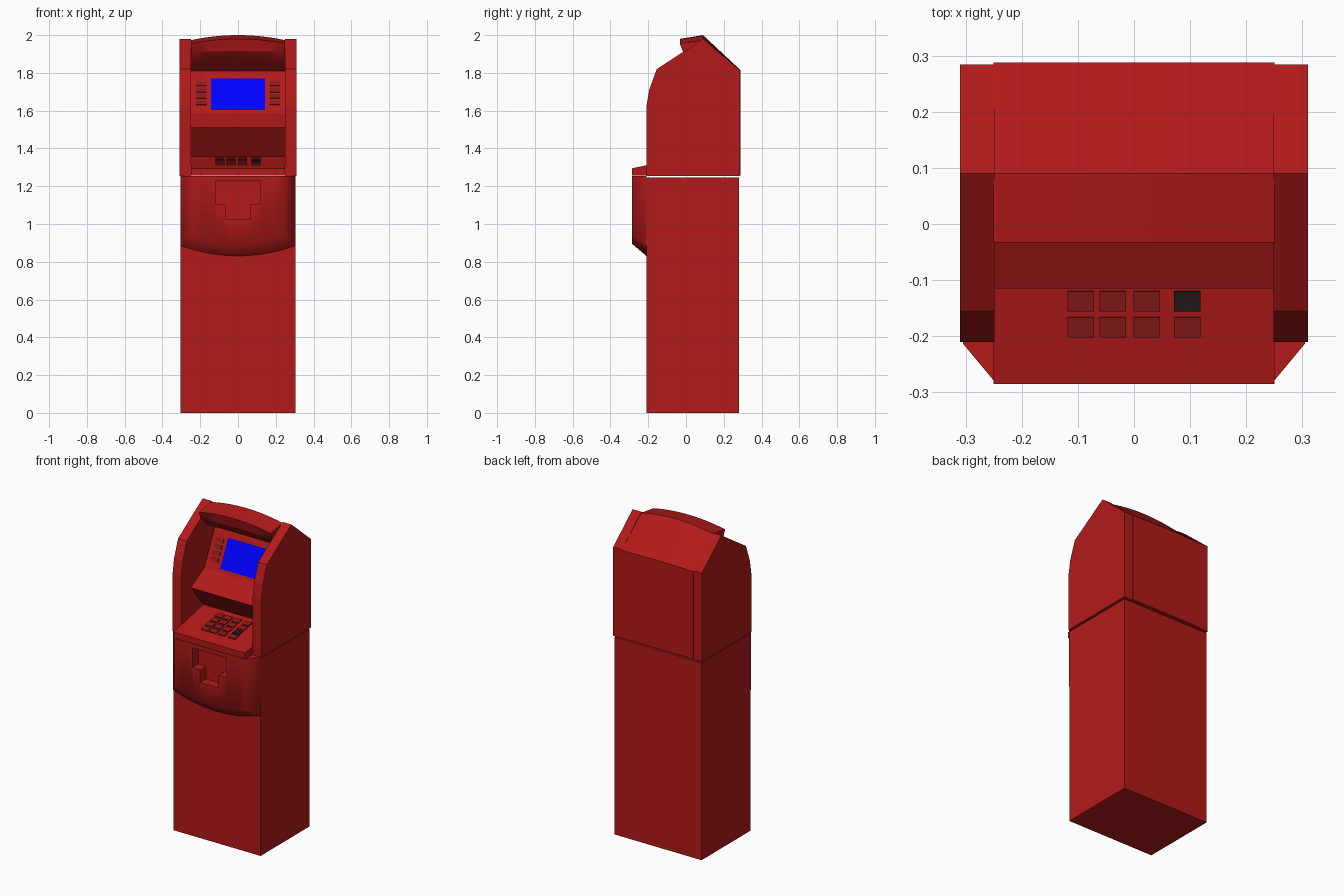
import bpy, bmesh, math

if "Cube" in bpy.data.objects:
    bpy.data.objects.remove(bpy.data.objects["Cube"])

def material(name, rgb):
    m = bpy.data.materials.new(name)
    m.diffuse_color = (*rgb, 1)
    m.use_nodes = True
    m.node_tree.nodes["Principled BSDF"].inputs["Base Color"].default_value = m.diffuse_color
    return m

RED = material("red", (0.45, 0.01, 0.01))
DARK_RED = material("dark_red", (0.25, 0.01, 0.01))
BLACK = material("black", (0.02, 0.01, 0.01))
BLUE = material("blue", (0.0, 0.0, 1.0))

def loft(name, rings, mat):
    """Skin a list of equal-length closed rings of points and cap both ends."""
    bm = bmesh.new()
    vs = [[bm.verts.new(p) for p in r] for r in rings]
    n = len(vs[0])
    for a, b in zip(vs, vs[1:]):
        for i in range(n):
            j = (i + 1) % n
            bm.faces.new((a[i], a[j], b[j], b[i]))
    bm.faces.new(vs[0][::-1])
    bm.faces.new(vs[-1])
    bmesh.ops.recalc_face_normals(bm, faces=bm.faces)
    me = bpy.data.meshes.new(name)
    bm.to_mesh(me)
    bm.free()
    ob = bpy.data.objects.new(name, me)
    bpy.context.collection.objects.link(ob)
    me.materials.append(mat)
    return ob

def box(name, centre, size, mat, tilt=0.0):
    bpy.ops.mesh.primitive_cube_add(size=1, location=centre, rotation=(tilt, 0, 0))
    ob = bpy.context.object
    ob.name = name
    ob.scale = size
    ob.data.materials.append(mat)
    return ob

def smooth(ob, degrees):
    bpy.ops.object.select_all(action='DESELECT')
    ob.select_set(True)
    bpy.context.view_layer.objects.active = ob
    bpy.ops.object.shade_smooth_by_angle(angle=math.radians(degrees))

# Lower cabinet
box("cabinet", (0, 0.035, 0.6225), (0.61, 0.49, 1.245), RED)

# Bulging front with a curved lower edge
rings = []
for x in [-0.305] + [-0.245 + 0.049 * i for i in range(11)] + [0.305]:
    end = abs(x) > 0.3
    zb = 0.83 + 0.055 * (x / 0.305) ** 2
    front = -0.213 if end else -0.285
    zf = zb + 0.003 if end else 0.895 + 0.045 * (x / 0.245) ** 2
    rings.append([(x, -0.209, zb), (x, front, zf), (x, front, 1.255), (x, -0.209, 1.255)])
bulge = loft("front_bulge", rings, RED)

# T-shaped tray cut into the bulge
tee = [(-0.12, 1.23), (0.12, 1.23), (0.12, 1.105), (0.065, 1.105),
       (0.065, 1.025), (-0.065, 1.025), (-0.065, 1.105), (-0.12, 1.105)]
cutter = loft("tray_cutter", [[(x, y, z) for x, z in tee] for y in (-0.35, -0.225)], RED)
cutter.hide_render = True
mod = bulge.modifiers.new("tray", 'BOOLEAN')
mod.object = cutter
mod.operation = 'DIFFERENCE'
mod.solver = 'EXACT'
bpy.context.view_layer.objects.active = bulge
bpy.ops.object.modifier_apply(modifier=mod.name)
bpy.data.objects.remove(cutter)
smooth(bulge, 55)

# Side panels
side = [(-0.21, 1.255), (-0.21, 1.62), (-0.195, 1.71), (-0.155, 1.82),
        (0.09, 1.98), (0.284, 1.815), (0.284, 1.255)]
for s, label in ((-1, "left"), (1, "right")):
    loft(label + "_side_panel", [[(s * x, y, z) for y, z in side] for x in (0.249, 0.31)], RED)

# Centre body: shelf, recess, screen panel, hood and arched roof (y, z, arch height)
body = [(-0.285, 1.258, 0), (-0.285, 1.295, 0), (0.01, 1.357, 0), (-0.115, 1.51, 0),
        (0.02, 1.585, 0), (0.13, 1.81, 0), (0.05, 1.845, 0.002), (-0.015, 1.91, 0.005),
        (-0.033, 1.955, 0.025), (0.09, 1.973, 0.027), (0.288, 1.812, 0.003), (0.288, 1.258, 0)]
rings = []
for i in range(13):
    t = i / 6 - 1
    rings.append([(0.25 * t, y, z + a * (1 - t * t)) for y, z, a in body])
smooth(loft("centre_body", rings, RED), 25)

# Screen and the buttons beside it
tilt = -math.atan2(0.11, 0.225)
def panel_y(z):
    return 0.02 + (z - 1.585) * 0.11 / 0.225

box("screen", (0, panel_y(1.685), 1.685), (0.285, 0.008, 0.184), BLUE, tilt)
for s in (-1, 1):
    for r in range(4):
        z = 1.64 + 0.034 * r
        box("screen_button", (s * 0.195, panel_y(z), z), (0.054, 0.012, 0.024), DARK_RED, tilt)

# Keypad on the sloping shelf
slope = 0.062 / 0.295
for c, x in enumerate((-0.095, -0.038, 0.023, 0.095)):
    for r in range(4):
        y = -0.183 + 0.046 * r
        z = 1.295 + (y + 0.285) * slope
        mat = BLACK if (c, r) == (3, 1) else DARK_RED
        box("key", (x, y, z), (0.047, 0.036, 0.012), mat, math.atan(slope))
